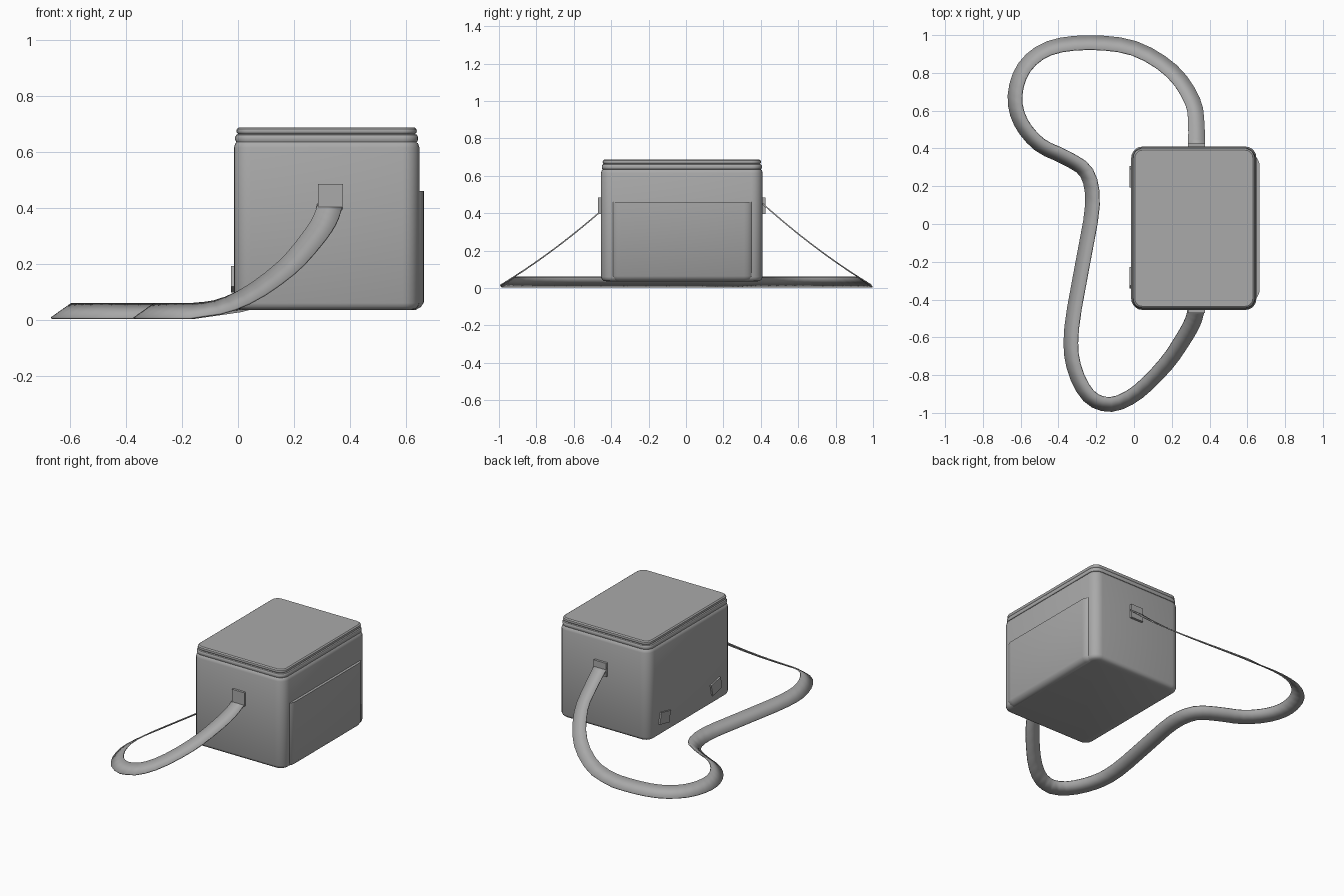
import bpy, bmesh, math
from mathutils import Vector, Matrix

cube = bpy.data.objects.get("Cube")
if cube:
    bpy.data.objects.remove(cube, do_unlink=True)

grey = bpy.data.materials.new("mid_grey")
grey.use_nodes = True
tone = (0.4, 0.4, 0.4, 1)
grey.diffuse_color = tone
grey.node_tree.nodes["Principled BSDF"].inputs["Base Color"].default_value = tone


def finish(name, bm, angle=35):
    """Turn a bmesh into a smooth shaded, coloured object."""
    bmesh.ops.recalc_face_normals(bm, faces=bm.faces)
    mesh = bpy.data.meshes.new(name)
    bm.to_mesh(mesh)
    bm.free()
    mesh.materials.append(grey)
    obj = bpy.data.objects.new(name, mesh)
    bpy.context.collection.objects.link(obj)
    bpy.ops.object.select_all(action="DESELECT")
    obj.select_set(True)
    bpy.context.view_layer.objects.active = obj
    bpy.ops.object.shade_smooth_by_angle(angle=math.radians(angle))
    return obj


def bridge(bm, a, b, closed=True):
    count = len(a) if closed else len(a) - 1
    for i in range(count):
        j = (i + 1) % len(a)
        bm.faces.new((a[i], a[j], b[j], b[i]))


def rounded_loft(name, x0, x1, y0, y1, radius, profile, steps=5):
    """Stack rounded rectangles; profile holds (inset, height) pairs."""
    bm = bmesh.new()
    corners = [(x1 - radius, y1 - radius), (x0 + radius, y1 - radius),
               (x0 + radius, y0 + radius), (x1 - radius, y0 + radius)]
    rings = []
    for inset, z in profile:
        ring = []
        for k, (cx, cy) in enumerate(corners):
            for s in range(steps + 1):
                a = math.pi / 2 * (k + s / steps)
                r = radius - inset
                ring.append(bm.verts.new((cx + r * math.cos(a), cy + r * math.sin(a), z)))
        rings.append(ring)
    for a, b in zip(rings, rings[1:]):
        bridge(bm, a, b)
    bm.faces.new(rings[0])
    bm.faces.new(rings[-1])
    return finish(name, bm)


def plate(name, centre, size, tilt=0):
    """Thin box, optionally turned about the x axis."""
    bm = bmesh.new()
    bmesh.ops.create_cube(bm, size=1, matrix=Matrix.Translation(centre)
                          @ Matrix.Rotation(math.radians(tilt), 4, "X")
                          @ Matrix.Diagonal((*size, 1)))
    return finish(name, bm)


# Box body with softened bottom and rim
rounded_loft("body", -0.015, 0.648, -0.455, 0.41, 0.06,
             [(0.032, 0.035), (0.015, 0.039), (0.005, 0.047), (0, 0.06),
              (0, 0.615), (0.005, 0.63), (0.016, 0.64)])

# Front pocket panel, flat along its open top
rounded_loft("pocket", 0.45, 0.665, -0.41, 0.37, 0.06,
             [(0.03, 0.036), (0.012, 0.046), (0, 0.064), (0, 0.46)])

# Lid: lower bead, zip groove, upper bead
rounded_loft("lid", -0.01, 0.643, -0.45, 0.405, 0.055,
             [(0.012, 0.632), (0.003, 0.636), (0, 0.643), (0, 0.654),
              (0.004, 0.661), (0.011, 0.664), (0.006, 0.668),
              (0.004, 0.674), (0.006, 0.682), (0.014, 0.688)])

# Strap anchors on both ends
for label, y in (("front", -0.46), ("back", 0.415)):
    plate(label + "_strap_anchor", (0.33, y, 0.44), (0.09, 0.02, 0.09))

# Small feet patches, leaning towards each other
for label, y, tilt in (("left", 0.25, 12), ("right", -0.285, -12)):
    plate(label + "_patch", (-0.018, y, 0.145), (0.014, 0.1, 0.075), tilt)


# Carrying strap: a ribbon lying tilted on the ground and rising to the anchors
path = [(.33, -.45), (.31, -.52), (.26, -.61), (.17, -.74), (.02, -.89),
        (-.12, -.955), (-.24, -.91), (-.32, -.75), (-.33, -.55), (-.27, -.2),
        (-.22, .1), (-.25, .27), (-.36, .35), (-.5, .42), (-.6, .54),
        (-.63, .68), (-.58, .83), (-.45, .93), (-.24, .96), (0, .93),
        (.2, .81), (.31, .65), (.33, .52), (.33, .41)]


def smooth_path(points, steps):
    pts = [Vector(p) for p in points]
    pts = [2 * pts[0] - pts[1]] + pts + [2 * pts[-1] - pts[-2]]
    out = []
    for a, b, c, d in zip(pts, pts[1:], pts[2:], pts[3:]):
        for s in range(steps):
            t = s / steps
            out.append(0.5 * (2 * b + (c - a) * t + (2 * a - 5 * b + 4 * c - d) * t * t
                              + (3 * b - a - 3 * c + d) * t ** 3))
    return out + [pts[-2]]


def strap_height(p, ground):
    if p.x < -0.15:
        return ground
    u = max(0, 1 - abs(p.y))
    return max(ground, 0.01 + 0.6 * u + 0.25 * u * u)


bm = bmesh.new()
line = smooth_path(path, 3)
inner, outer = [], []
for i, p in enumerate(line):
    tangent = (line[min(i + 1, len(line) - 1)] - line[max(i - 1, 0)]).normalized()
    half = 0.037 + 0.018 * strap_height(p, 0)
    side = Vector((tangent.y, -tangent.x)) * half
    for edge, q, ground in ((inner, p + side, 0.058), (outer, p - side, 0.006)):
        edge.append(bm.verts.new((q.x, q.y, strap_height(q, ground))))
bridge(bm, inner, outer, closed=False)
strap = finish("strap", bm)
thickness = strap.modifiers.new("thickness", "SOLIDIFY")
thickness.thickness = 0.007
thickness.offset = 0
